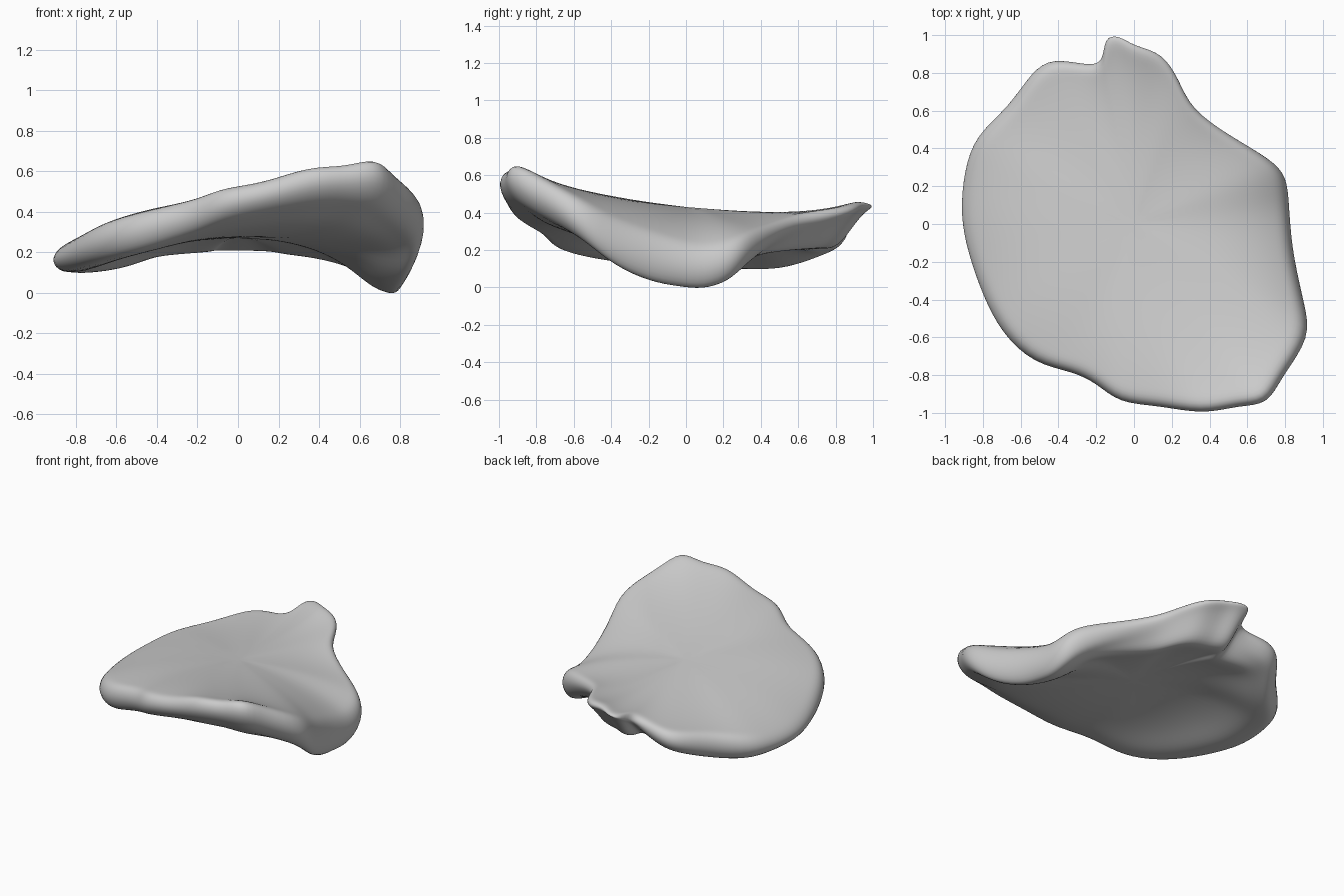
import bpy
import bmesh

default_cube = bpy.data.objects.get("Cube")
if default_cube:
    bpy.data.objects.remove(default_cube, do_unlink=True)

# Rim stations, counter-clockwise: x, y, upper height, lower height
RIM = [
    (.82, .1, .18, -.02), (.81, .25, .22, .03), (.73, .34, .28, .12), (.5, .47, .34, .23),
    (.3, .61, .4, .3), (.24, .76, .42, .34), (.15, .91, .45, .37), (0, .94, .48, .4),
    (-.08, 1, .46, .41), (-.16, .99, .45, .4), (-.16, .85, .42, .33), (-.25, .84, .38, .27),
    (-.43, .88, .36, .22), (-.54, .81, .34, .18), (-.66, .62, .3, .11), (-.84, .47, .25, .09),
    (-.9, .28, .21, .1), (-.92, .05, .2, .1), (-.88, -.15, .22, .11), (-.8, -.38, .27, .13),
    (-.7, -.58, .33, .16), (-.53, -.74, .38, .2), (-.33, -.78, .43, .26), (-.2, -.84, .46, .3),
    (-.08, -.95, .52, .36), (.13, -.96, .54, .4), (.37, -1.01, .65, .46), (.55, -.96, .64, .46),
    (.71, -.96, .71, .47), (.78, -.81, .61, .38), (.94, -.6, .48, .27), (.9, -.42, .35, .11),
    (.85, -.2, .27, .02), (.83, -.05, .22, 0),
]
UPPER_STEPS = (.25, .48, .66, .8, .9, .98)
LOWER_STEPS = (.25, .48, .66, .8, .89, .96)
REACH = 3
CEILING = .27  # hollow of the lower skin
KEEL_STEP = .8  # where the lower ridge runs inside the rim


def make_material(name, colour):
    material = bpy.data.materials.new(name)
    material.use_nodes = True
    material.diffuse_color = colour
    material.node_tree.nodes["Principled BSDF"].inputs["Base Color"].default_value = colour
    return material


def soften(heights, step):
    """Fade the rim detail towards the centre."""
    result = []
    for i, height in enumerate(heights):
        near = [heights[(i + k) % len(heights)] for k in range(-REACH, REACH + 1)]
        average = sum(near) / len(near)
        result.append(average + (height - average) * step ** 3)
    return result


def make_ring(bm, step, heights):
    return [bm.verts.new((p[0] * step, p[1] * step, z)) for p, z in zip(RIM, heights)]


def upper_ring(bm, step):
    """The upper skin slopes gently to the back and rises or falls to the rim."""
    rims = soften([p[2] for p in RIM], step)
    bases = [.43 - .09 * p[1] * step for p in RIM]
    return make_ring(bm, step, [b + (r - b) * step ** 2 for b, r in zip(bases, rims)])


def keel_height(station):
    """Lower ridge: low along the back, halfway up the flared front."""
    bottom = station[3]
    return min(bottom, .19 if station[1] > 0 else (CEILING + bottom) / 2)


def lower_ring(bm, step):
    """Hollow out to the ridge, then an outward wall up to the rim."""
    keels = soften([keel_height(p) for p in RIM], step)
    if step <= KEEL_STEP:
        blend = (step / KEEL_STEP) ** 2.5
        return make_ring(bm, step, [CEILING + (k - CEILING) * blend for k in keels])
    blend = (step - KEEL_STEP) / (LOWER_STEPS[-1] - KEEL_STEP)
    return make_ring(bm, step, [k + (p[3] - k) * blend for k, p in zip(keels, RIM)])


def bridge(bm, first, second):
    count = len(first)
    for i in range(count):
        j = (i + 1) % count
        bm.faces.new((first[i], second[i], second[j], first[j]))


def cap(bm, ring, height):
    centre = bm.verts.new((0, 0, height))
    for i, vert in enumerate(ring):
        bm.faces.new((centre, vert, ring[(i + 1) % len(ring)]))


# Upper skin, rim and lower skin as one closed cage
bm = bmesh.new()
upper = [upper_ring(bm, s) for s in UPPER_STEPS]
edge = make_ring(bm, 1.015, [(p[2] + p[3]) / 2 for p in RIM])
lower = [lower_ring(bm, s) for s in reversed(LOWER_STEPS)]
rings = upper + [edge] + lower
for inner, outer in zip(rings, rings[1:]):
    bridge(bm, inner, outer)
cap(bm, rings[0], .43)
cap(bm, rings[-1], CEILING)
bmesh.ops.recalc_face_normals(bm, faces=bm.faces)
for face in bm.faces:
    face.smooth = True

mesh = bpy.data.meshes.new("curved_plate")
bm.to_mesh(mesh)
bm.free()
mesh.materials.append(make_material("light_grey", (.6, .6, .6, 1)))
plate = bpy.data.objects.new("curved_plate", mesh)
bpy.context.collection.objects.link(plate)

# Smooth the cage into an organic sheet
subdivision = plate.modifiers.new("smooth_surface", "SUBSURF")
subdivision.levels = subdivision.render_levels = 2
